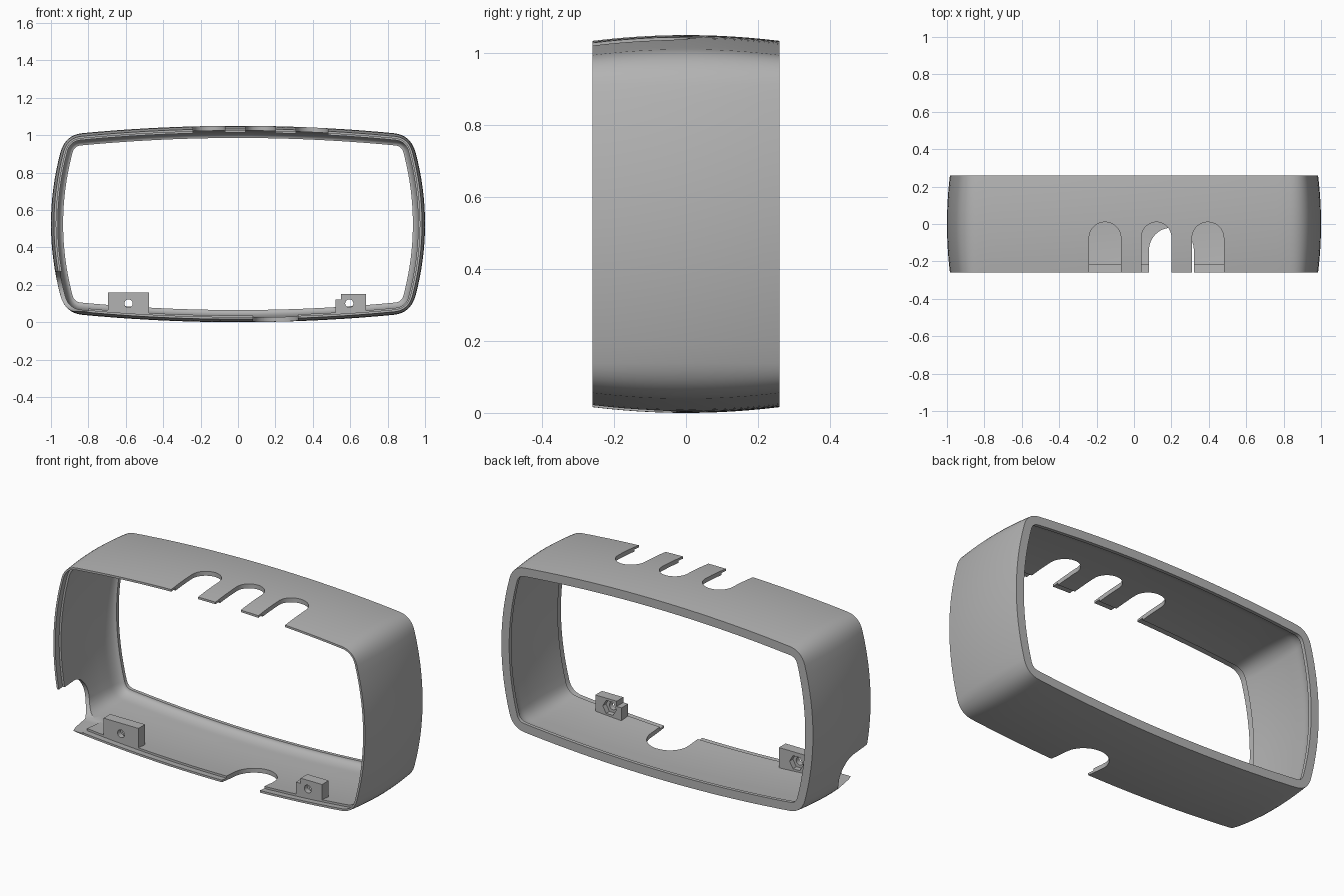
import bpy, bmesh
from math import sin, cos, pi
from mathutils import Vector

if "Cube" in bpy.data.objects:
    bpy.data.objects.remove(bpy.data.objects["Cube"])

MID = 0.525     # height of the band's centre line
HALF = 0.26     # half depth

grey = bpy.data.materials.new("plain grey")
grey.use_nodes = True
grey.diffuse_color = (0.45, 0.45, 0.45, 1)
grey.node_tree.nodes["Principled BSDF"].inputs["Base Color"].default_value = (0.45, 0.45, 0.45, 1)


def make(name, bm):
    bmesh.ops.recalc_face_normals(bm, faces=bm.faces)
    me = bpy.data.meshes.new(name)
    bm.to_mesh(me)
    bm.free()
    ob = bpy.data.objects.new(name, me)
    bpy.context.collection.objects.link(ob)
    me.materials.append(grey)
    return ob


def side(v, d):
    return 1 - d - v * v / 2.9


def top(u, d):
    return MID - d - u * u / 17.6


def outline(d):
    """Bowed rounded rectangle, inset by d, as (x, z) points."""
    u, v = 0.92, 0.47
    for _ in range(20):
        u, v = side(v, d), top(u, d)
    t = max(0.09 - d, 0.035)
    corner = Vector((u, v))
    a = Vector((side(v - t, d), v - t))
    b = Vector((u - t, top(u - t, d)))
    quarter = [Vector((side(a.y * i / 8, d), a.y * i / 8)) for i in range(8)]
    for i in range(9):
        s = i / 8
        quarter.append(a * (1 - s) ** 2 + corner * 2 * s * (1 - s) + b * s * s)
    quarter += [Vector((b.x * i / 12, top(b.x * i / 12, d))) for i in range(11, -1, -1)]
    half = quarter + [Vector((-p.x, p.y)) for p in quarter[-2::-1]]
    return half + [Vector((p.x, -p.y)) for p in half[-2:0:-1]]


def bulge(y):
    return 0.016 * (y / HALF) ** 2


def prism(name, points, place, lo, hi):
    """Extrude a 2D outline; place(a, b, h) gives the 3D position."""
    bm = bmesh.new()
    ends = [[bm.verts.new(place(a, b, h)) for a, b in points] for h in (lo, hi)]
    n = len(points)
    for e in ends:
        bm.faces.new(e)
    for i in range(n):
        j = (i + 1) % n
        bm.faces.new((ends[0][i], ends[0][j], ends[1][j], ends[1][i]))
    return make(name, bm)


def cut(ob, cutter):
    cutter.hide_render = True
    mod = ob.modifiers.new("cut", 'BOOLEAN')
    mod.operation, mod.solver, mod.object = 'DIFFERENCE', 'EXACT', cutter
    bpy.context.view_layer.objects.active = ob
    bpy.ops.object.modifier_apply(modifier=mod.name)
    bpy.data.objects.remove(cutter)


def smooth(ob):
    bpy.ops.object.select_all(action='DESELECT')
    ob.select_set(True)
    bpy.context.view_layer.objects.active = ob
    bpy.ops.object.shade_smooth_by_angle(angle=0.5)


def slot(centre, r, end):
    """Round-ended slot open to the front, as (across, y) points."""
    pts = [(centre + r * cos(pi * i / 24), end - r + r * sin(pi * i / 24)) for i in range(25)]
    return pts + [(centre - r, -0.4), (centre + r, -0.4)]


def circle(x, z, r, n):
    return [(x + r * cos(2 * pi * i / n), z + r * sin(2 * pi * i / n)) for i in range(n)]


def along_y(a, b, h):
    return (a, h, b)


def along_z(a, b, h):
    return (a, b, h)


def along_x(a, b, h):
    return (h, b, a)


# Shell section: outer bulge, back rim, rounded lip, inner wall, front rebate
section = [(y, bulge(y)) for y in (-HALF + 2 * HALF * i / 12 for i in range(13))]
section += [(HALF, 0.065), (0.24, 0.065)]
wall = bulge(0.16) + 0.025
for i in range(1, 9):
    a = pi / 2 * i / 8
    section.append((0.16 + 0.08 * cos(a), 0.065 - (0.065 - wall) * sin(a)))
section += [(y, bulge(y) + 0.025) for y in (0.1, 0.04, -0.04, -0.1, -0.16, -0.22)]
section += [(-0.22, bulge(0.22) + 0.013), (-HALF, bulge(HALF) + 0.012)]

bm = bmesh.new()
rings = [[bm.verts.new((p.x, y, MID + p.y)) for p in outline(d)] for y, d in section]
for k, ring in enumerate(rings):
    after = rings[(k + 1) % len(rings)]
    for i in range(len(ring)):
        j = (i + 1) % len(ring)
        bm.faces.new((ring[i], ring[j], after[j], after[i]))
shell = make("shell", bm)

# Slots in the top, bottom and one side
for x, r in ((-0.155, 0.085), (0.12, 0.08), (0.395, 0.085)):
    cut(shell, prism("top_cutter", slot(x, r, 0.01), along_z, 0.8, 1.2))
cut(shell, prism("bottom_cutter", slot(0.2, 0.12, -0.02), along_z, -0.2, 0.2))
cut(shell, prism("side_cutter", slot(0.165, 0.105, -0.02), along_x, -1.2, -0.8))
smooth(shell)

# Screw brackets with a through hole and a hexagonal nut pocket at the back
wide = [(-0.695, 0.045), (-0.475, 0.045), (-0.475, 0.16), (-0.695, 0.16)]
stepped = [(0.52, 0.045), (0.685, 0.045), (0.685, 0.15), (0.55, 0.15), (0.55, 0.12), (0.52, 0.12)]
for name, pts, x in (("right_bracket", wide, -0.585), ("left_bracket", stepped, 0.595)):
    bracket = prism(name, pts, along_y, -0.22, -0.16)
    cut(bracket, prism("hole_cutter", circle(x, 0.1, 0.022, 24), along_y, -0.3, -0.1))
    cut(bracket, prism("nut_cutter", circle(x, 0.1, 0.043, 6), along_y, -0.19, -0.1))
    smooth(bracket)
